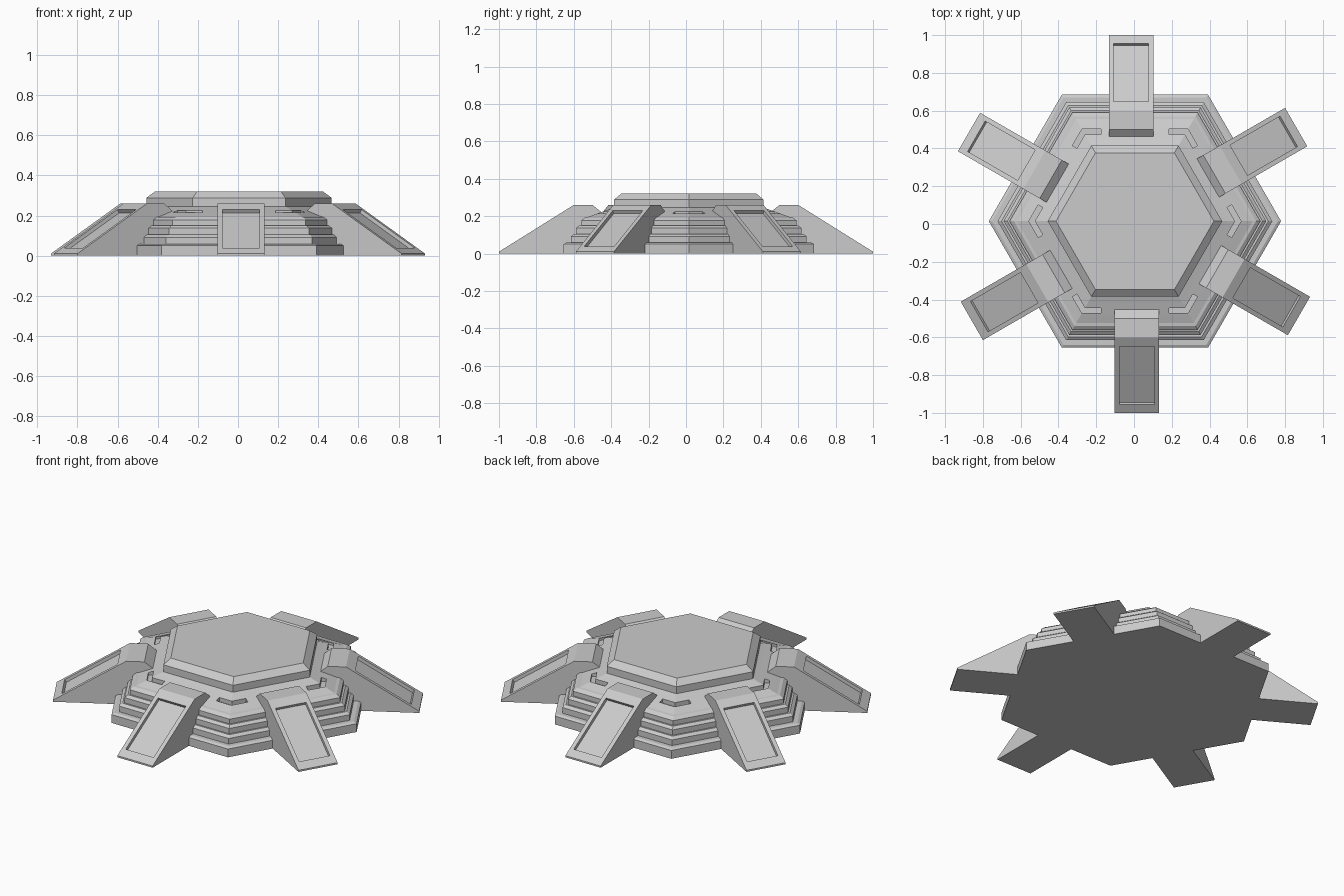
import bpy, bmesh, math
from mathutils import Vector, Matrix

if "Cube" in bpy.data.objects:
    bpy.data.objects.remove(bpy.data.objects["Cube"])

CX, CY = 0.005, 0.015          # slight offset of the hexagonal body
C30 = math.cos(math.pi / 6)


def finish(bm, name):
    bmesh.ops.recalc_face_normals(bm, faces=bm.faces[:])
    me = bpy.data.meshes.new(name)
    bm.to_mesh(me)
    bm.free()
    ob = bpy.data.objects.new(name, me)
    bpy.context.collection.objects.link(ob)
    return ob


def hex_stack(name, profile):
    """Closed hexagonal solid from (apothem, z) rings, bottom to top."""
    bm = bmesh.new()
    rings = []
    for a, z in profile:
        r = a / C30
        rings.append([bm.verts.new((CX + r * math.cos(i * math.pi / 3),
                                    CY + r * math.sin(i * math.pi / 3), z)) for i in range(6)])
    for lo, hi in zip(rings, rings[1:]):
        for i in range(6):
            j = (i + 1) % 6
            bm.faces.new((lo[i], lo[j], hi[j], hi[i]))
    bm.faces.new(rings[0][::-1])
    bm.faces.new(rings[-1])
    return finish(bm, name)


def prism(bm, pts, offset):
    """Extrude a closed polygon by an offset vector."""
    a = [bm.verts.new(p) for p in pts]
    b = [bm.verts.new(Vector(p) + offset) for p in pts]
    n = len(pts)
    sides = [bm.faces.new((a[i], a[(i + 1) % n], b[(i + 1) % n], b[i])) for i in range(n)]
    bm.faces.new(a[::-1])
    bm.faces.new(b)
    return sides


# stepped body with bevelled terraces and a sloped deck
body = hex_stack("stepped_body", [
    (.67, 0), (.67, .05), (.655, .058), (.63, .058), (.63, .092), (.612, .105),
    (.602, .105), (.602, .137), (.585, .15), (.575, .15), (.575, .178), (.555, .193),
    (.54, .195), (.50, .21), (.43, .235), (.39, .25)])

# raised top platform with chamfered rim
hex_stack("top_platform", [(.40, .245), (.40, .288), (.362, .32)])

# chevron slots at the six deck corners
bm = bmesh.new()
for k in range(6):
    rot = Matrix.Rotation(k * math.pi / 3, 4, 'Z')
    arm = Vector((-0.5, C30, 0)) * 0.1
    mirror = Vector((1, -1, 1))
    outer, inner = Vector((.562, 0, .2)), Vector((.53, 0, .2))
    inward = Vector((-C30, -0.5, 0)) * 0.028
    end_o = outer + arm
    end_i = end_o + inward
    pts = [outer, end_o, end_i, inner, end_i * mirror, end_o * mirror]
    prism(bm, [rot @ p + Vector((CX, CY, 0)) for p in pts], Vector((0, 0, .1)))
cutter = finish(bm, "slot_cutter")
cutter.hide_render = True
cutter.hide_viewport = True
cutter.display_type = 'WIRE'
mod = body.modifiers.new("slots", 'BOOLEAN')
mod.operation = 'DIFFERENCE'
mod.solver = 'EXACT'
mod.object = cutter

# six sloping buttress legs, each with a recessed panel
PROFILE = [(.445, 0), (1.0, 0), (1.0, .01), (.60, .26), (.50, .26), (.445, .215)]
for k in range(6):
    bm = bmesh.new()
    sides = prism(bm, [(x, -.1025, z) for x, z in PROFILE], Vector((0, .235, 0)))
    bmesh.ops.recalc_face_normals(bm, faces=bm.faces[:])
    slope = sides[2]
    bmesh.ops.inset_region(bm, faces=[slope], thickness=.025, use_even_offset=True)
    run = Vector((.40, 0, -.25)).normalized()
    mid = slope.calc_center_median()
    for v in slope.verts:
        v.co += run * (-.028 if (v.co - mid).dot(run) > 0 else .033)
    slope.normal_update()
    sink = slope.normal * -.019
    panel = bmesh.ops.extrude_discrete_faces(bm, faces=[slope])["faces"][0]
    bmesh.ops.translate(bm, verts=panel.verts[:], vec=sink)
    bm.transform(Matrix.Rotation(math.radians(30 + 60 * k), 4, 'Z'))
    finish(bm, f"buttress_leg_{k + 1}")
